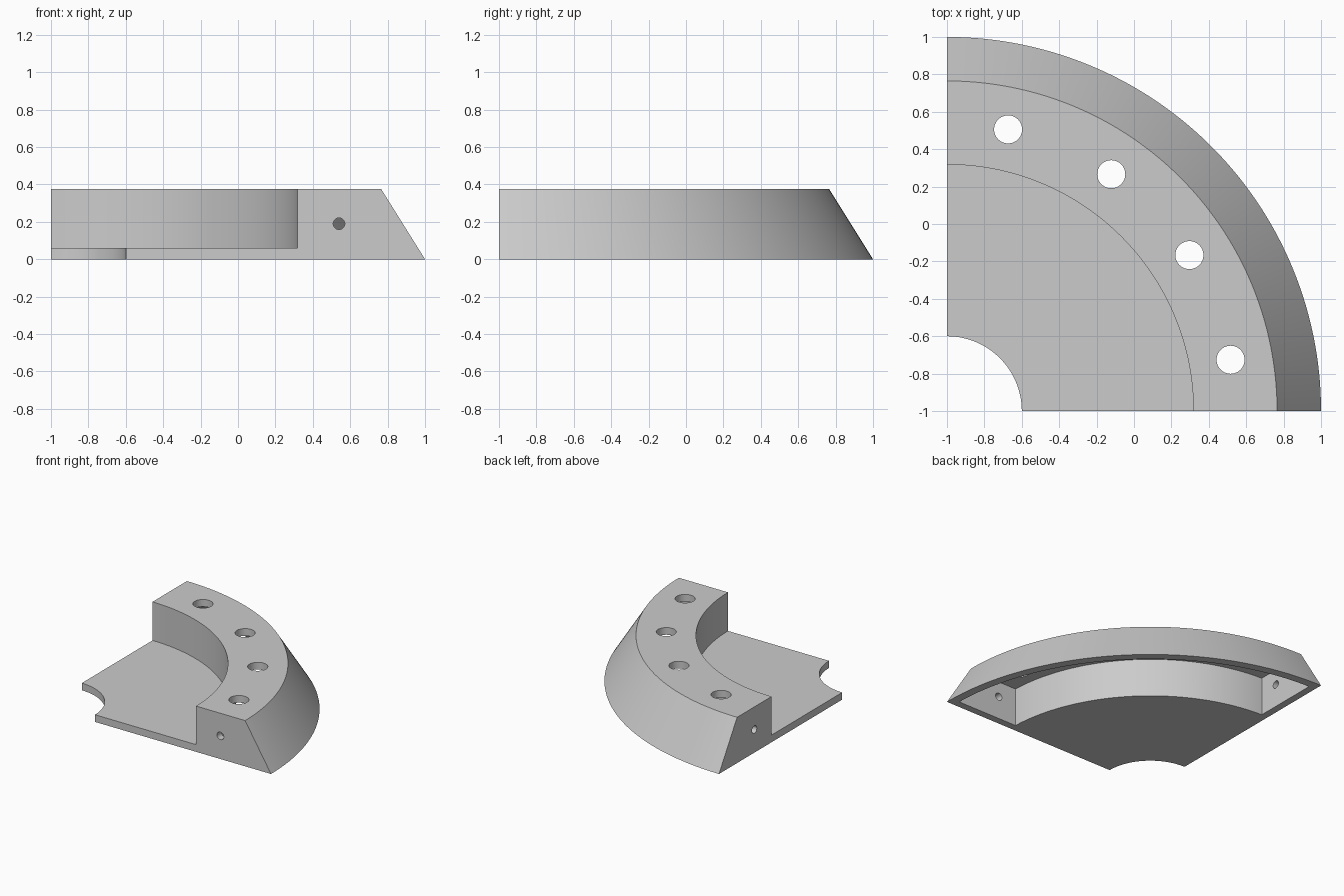
import bpy, bmesh, math
from mathutils import Matrix, Vector

if "Cube" in bpy.data.objects:
    bpy.data.objects.remove(bpy.data.objects["Cube"], do_unlink=True)

HEIGHT, WALL = 0.376, 0.059
R_HUB, R_STEP, R_TOP, R_BASE = 0.4, 1.318, 1.765, 2.0
SLOPE = (R_BASE - R_TOP) / HEIGHT
CENTRE = Vector((-1, -1, 0))

grey = bpy.data.materials.new("light grey")
grey.use_nodes = True
colour = (0.6, 0.6, 0.6, 1)
grey.diffuse_color = colour
grey.node_tree.nodes["Principled BSDF"].inputs["Base Color"].default_value = colour


def finish(bm, name):
    bmesh.ops.recalc_face_normals(bm, faces=bm.faces)
    mesh = bpy.data.meshes.new(name)
    bm.to_mesh(mesh)
    bm.free()
    mesh.materials.append(grey)
    obj = bpy.data.objects.new(name, mesh)
    bpy.context.collection.objects.link(obj)
    return obj


def quarter_sweep(name, profile, inset=0.0, steps=72):
    """Sweep an (r, z) profile through a quarter turn, ends inset parallel to the axes."""
    bm = bmesh.new()
    rings = []
    for i in range(steps + 1):
        ring = []
        for r, z in profile:
            start = math.asin(inset / r)
            a = start + (math.pi / 2 - 2 * start) * i / steps
            ring.append(bm.verts.new(CENTRE + Vector((r * math.cos(a), r * math.sin(a), z))))
        rings.append(ring)
    n = len(profile)
    for a, b in zip(rings, rings[1:]):
        for j in range(n):
            k = (j + 1) % n
            bm.faces.new((a[j], a[k], b[k], b[j]))
    bm.faces.new(rings[0])
    bm.faces.new(rings[-1])
    return finish(bm, name)


def drill(name, radius, depth, location, rotation=Matrix()):
    bm = bmesh.new()
    bmesh.ops.create_cone(bm, cap_ends=True, segments=40, radius1=radius, radius2=radius,
                          depth=depth, matrix=Matrix.Translation(location) @ rotation)
    return finish(bm, name)


# Quarter ring: thin floor, raised rim with a sloping outer face
body = quarter_sweep("quarter_ring_housing", [
    (R_HUB, 0), (R_BASE, 0), (R_TOP, HEIGHT), (R_STEP, HEIGHT), (R_STEP, WALL), (R_HUB, WALL)])

# Hollow under the rim, open at the bottom
roof, lip = HEIGHT - WALL, 0.05
r_in = R_STEP + WALL
r_out = R_BASE - WALL * math.hypot(1, SLOPE)
cutters = [quarter_sweep("cavity_cutter", [
    (r_in, -lip), (r_out + lip * SLOPE, -lip), (r_out - roof * SLOPE, roof), (r_in, roof)], WALL)]

# Four holes through the roof
for i in range(4):
    a = math.radians(10.25 + 22.5 * i)
    spot = CENTRE + Vector((1.541 * math.cos(a), 1.541 * math.sin(a), HEIGHT))
    cutters.append(drill("roof_hole_cutter", 0.075, 0.2, spot))

# One small hole through each end wall
cutters.append(drill("end_hole_cutter", 0.031, 0.2, (0.54, -1, 0.19), Matrix.Rotation(math.pi / 2, 4, "X")))
cutters.append(drill("end_hole_cutter", 0.031, 0.2, (-1, 0.54, 0.19), Matrix.Rotation(math.pi / 2, 4, "Y")))

for cutter in cutters:
    cutter.hide_render = True
    mod = body.modifiers.new(cutter.name, "BOOLEAN")
    mod.operation, mod.solver, mod.object = "DIFFERENCE", "EXACT", cutter

# Bake the cuts and discard the cutters
graph = bpy.context.evaluated_depsgraph_get()
baked = bpy.data.meshes.new_from_object(body.evaluated_get(graph))
body.modifiers.clear()
body.data = baked
for cutter in cutters:
    bpy.data.objects.remove(cutter, do_unlink=True)

bpy.ops.object.select_all(action="DESELECT")
body.select_set(True)
bpy.context.view_layer.objects.active = body
bpy.ops.object.shade_smooth_by_angle(angle=math.radians(25))
